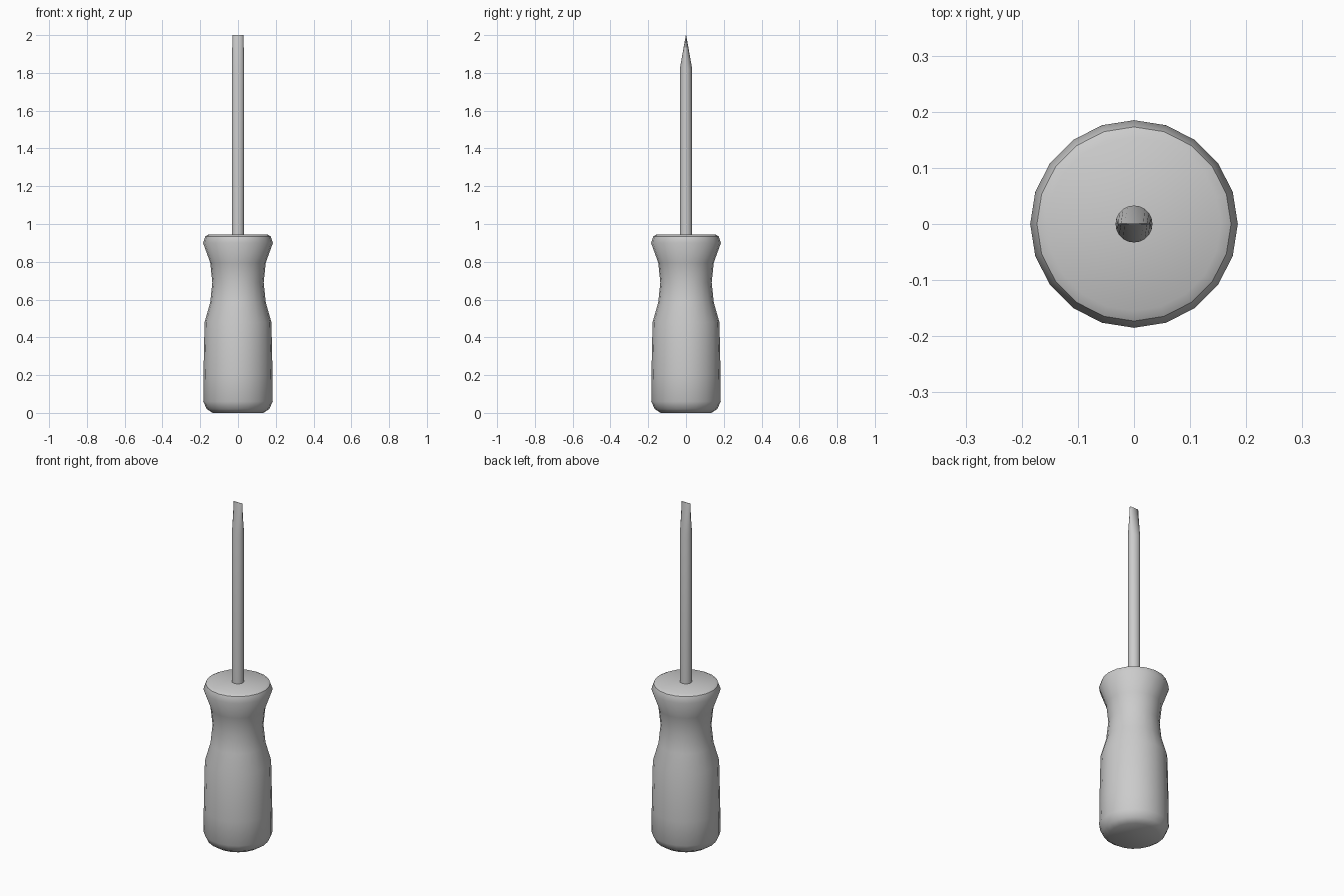
import bpy, bmesh
from math import sin, cos, tau, radians

if "Cube" in bpy.data.objects:
    bpy.data.objects.remove(bpy.data.objects["Cube"])


def lathe(name, rings, sides, angle):
    """Skin stacked elliptical rings (rx, ry, z) and cap both ends."""
    bm = bmesh.new()
    loops = [[bm.verts.new((rx * cos(tau * i / sides), ry * sin(tau * i / sides), z))
              for i in range(sides)] for rx, ry, z in rings]
    for a, b in zip(loops, loops[1:]):
        for i in range(sides):
            j = (i + 1) % sides
            bm.faces.new((a[i], a[j], b[j], b[i]))
    bm.faces.new(loops[0][::-1])
    bm.faces.new(loops[-1])
    mesh = bpy.data.meshes.new(name)
    bm.to_mesh(mesh)
    bm.free()
    obj = bpy.data.objects.new(name, mesh)
    bpy.context.collection.objects.link(obj)
    bpy.ops.object.select_all(action='DESELECT')
    obj.select_set(True)
    bpy.context.view_layer.objects.active = obj
    bpy.ops.object.shade_smooth_by_angle(angle=radians(angle))
    return obj


# Handle: waisted grip with a flared collar and chamfered ends
profile = [(0.135, 0.0), (0.165, 0.02), (0.184, 0.06), (0.183, 0.2), (0.177, 0.48),
           (0.147, 0.585), (0.136, 0.69), (0.147, 0.795), (0.185, 0.9),
           (0.173, 0.935), (0.155, 0.945)]
lathe("handle", [(r, r, z) for r, z in profile], 20, 40)

# Shaft: round rod flattened into a chisel tip
lathe("shaft", [(0.033, 0.033, 0.9), (0.033, 0.033, 1.82), (0.029, 0.001, 2.0)], 20, 30)
